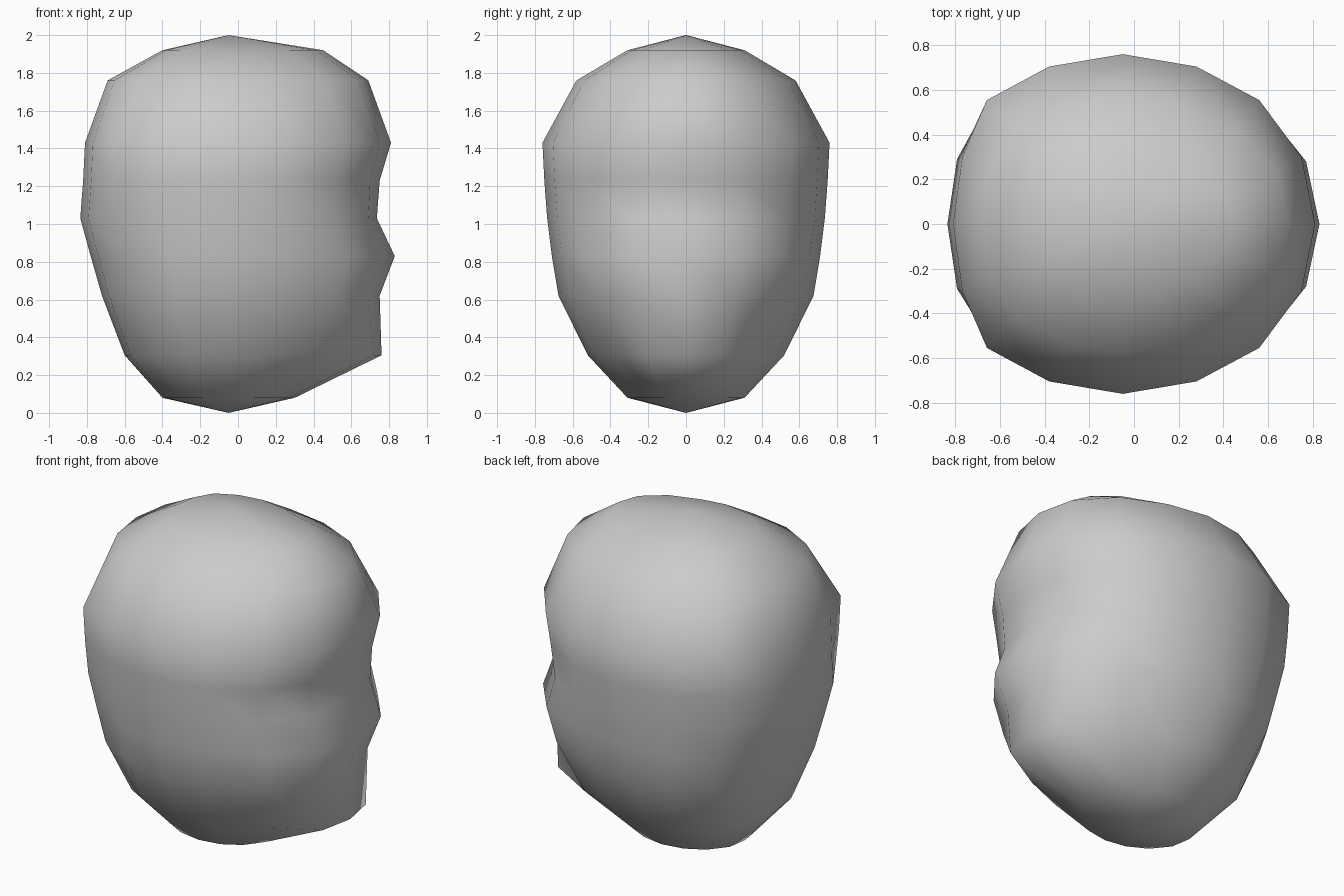
import bpy, bmesh

if "Cube" in bpy.data.objects:
    bpy.data.objects.remove(bpy.data.objects["Cube"])

# Rings from crown to jaw: height, half width, back x, side length,
# then x of the centre, inner and outer front columns
RINGS = [
    (1.92, 0.31, -0.40, 0.38, 0.45, 0.41, 0.28),
    (1.76, 0.58, -0.69, 0.66, 0.69, 0.64, 0.46),
    (1.43, 0.76, -0.81, 0.86, 0.81, 0.75, 0.56),
    (1.23, 0.75, -0.82, 0.85, 0.75, 0.70, 0.53),
    (1.03, 0.735, -0.835, 0.83, 0.735, 0.69, 0.51),
    (0.83, 0.71, -0.78, 0.77, 0.83, 0.77, 0.58),
    (0.62, 0.675, -0.72, 0.71, 0.75, 0.69, 0.53),
    (0.305, 0.52, -0.60, 0.57, 0.76, 0.72, 0.42),
    (0.08, 0.31, -0.40, 0.35, 0.30, 0.27, 0.19),
]
CX = -0.05
Y_STEPS = (0, 0.395, 0.73, 0.927, 1, 0.927, 0.73, 0.395, 0)


def ring_points(z, half, back, side, f0, f1, f2):
    xs = (f0, f1, f2, CX + side * 0.383, CX, CX - side * 0.383,
          CX - side * 0.707, CX + (back - CX) * 0.945, back)
    pts = [(x, half * s, z) for x, s in zip(xs, Y_STEPS)]
    return pts + [(x, -y, z) for x, y, z in pts[-2:0:-1]]


# Head: loft the rings and close them at two poles
bm = bmesh.new()
loops = [[bm.verts.new(p) for p in ring_points(*r)] for r in RINGS]
top = bm.verts.new((CX, 0, 2))
bottom = bm.verts.new((CX, 0, 0))
n = len(loops[0])
for i in range(n):
    j = (i + 1) % n
    bm.faces.new((top, loops[0][i], loops[0][j]))
    bm.faces.new((bottom, loops[-1][j], loops[-1][i]))
    for a, b in zip(loops, loops[1:]):
        bm.faces.new((a[i], b[i], b[j], a[j]))
bmesh.ops.recalc_face_normals(bm, faces=bm.faces)
for f in bm.faces:
    f.smooth = True
mesh = bpy.data.meshes.new("head")
bm.to_mesh(mesh)
bm.free()
bpy.context.collection.objects.link(bpy.data.objects.new("head", mesh))
